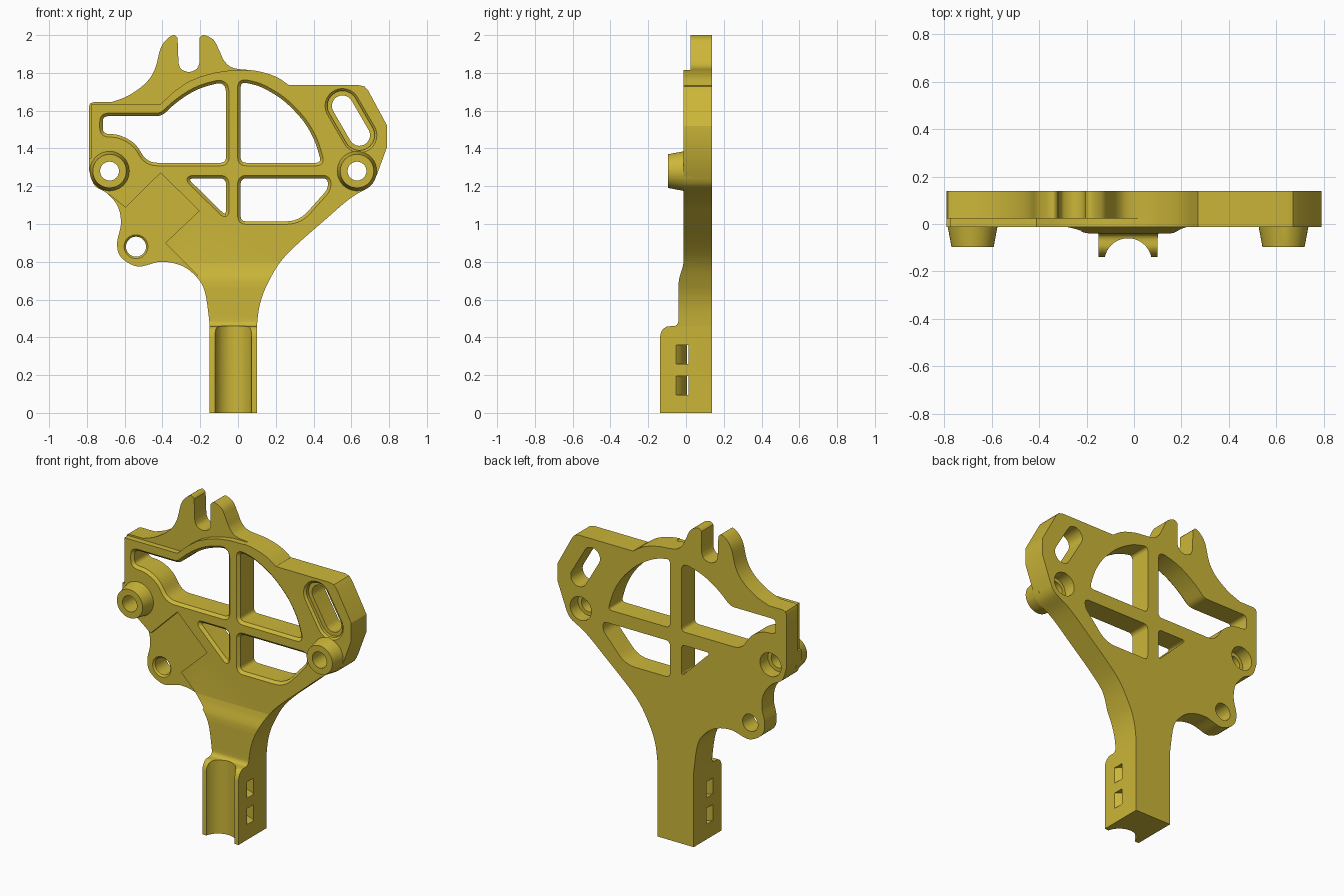
import bpy, bmesh, math
from mathutils import Vector

if "Cube" in bpy.data.objects:
    bpy.data.objects.remove(bpy.data.objects["Cube"])

FRONT, BACK = -0.012, 0.138


def spline(pts, n=6):
    """Catmull-Rom curve through 2D points."""
    p = [Vector(q) for q in [pts[0]] + pts + [pts[-1]]]
    out = []
    for i in range(1, len(p) - 2):
        a, b, c, d = p[i - 1:i + 3]
        for k in range(n):
            t = k / n
            out.append(0.5 * (2 * b + (c - a) * t + (2 * a - 5 * b + 4 * c - d) * t**2
                              + (3 * b - a - 3 * c + d) * t**3))
    return out + [p[-1]]


def offset(pts, d):
    """Grow (+) or shrink (-) a closed polygon."""
    area = sum(pts[i - 1].x * p.y - p.x * pts[i - 1].y for i, p in enumerate(pts))
    sgn = 1 if area > 0 else -1
    out = []
    for i, p in enumerate(pts):
        e = (p - pts[i - 1]).normalized()
        f = (pts[(i + 1) % len(pts)] - p).normalized()
        m = Vector((e.y + f.y, -e.x - f.x)).normalized() * sgn
        cosv = max(0.35, m.dot(Vector((e.y, -e.x)) * sgn))
        out.append(p + m * d / cosv)
    return out


def rounded(pts, inset=0.0, default=0.03, n=6):
    """Inset polygon with softened corners; optional third value is corner length."""
    base = offset([Vector(q[:2]) for q in pts], -inset)
    out = []
    for i, p in enumerate(base):
        a = base[i - 1] - p
        b = base[(i + 1) % len(base)] - p
        t = min(pts[i][2] if len(pts[i]) > 2 else default, 0.48 * a.length, 0.48 * b.length)
        a, b = p + a.normalized() * t, p + b.normalized() * t
        for k in range(n + 1):
            s = k / n
            out.append(a * (1 - s)**2 + p * 2 * s * (1 - s) + b * s * s)
    return out


def stadium(a, b, r, n=20):
    a, b = Vector(a), Vector(b)
    d = b - a
    start = math.atan2(d.y, d.x) + math.pi / 2
    out = []
    for c, s in ((a, start), (b, start + math.pi)):
        for k in range(n):
            t = s + math.pi * k / (n if d.length < 1e-6 else n - 1)
            out.append(c + r * Vector((math.cos(t), math.sin(t))))
    return out


def circle(c, r):
    return stadium(c, c, r)


def loft(name, rings):
    bm = bmesh.new()
    vs = [[bm.verts.new(p) for p in r] for r in rings]
    n = len(vs[0])
    for a, b in zip(vs, vs[1:]):
        for i in range(n):
            j = (i + 1) % n
            bm.faces.new((a[i], a[j], b[j], b[i]))
    bm.faces.new(vs[0][::-1])
    bm.faces.new(vs[-1])
    if bm.calc_volume(signed=True) < 0:
        bmesh.ops.reverse_faces(bm, faces=bm.faces[:])
    me = bpy.data.meshes.new(name)
    bm.to_mesh(me)
    bm.free()
    ob = bpy.data.objects.new(name, me)
    bpy.context.collection.objects.link(ob)
    return ob


def along_y(name, pts, steps):
    """Solid along y; steps are (y, outline offset)."""
    pts = [Vector(p) for p in pts]
    return loft(name, [[(p.x, y, p.y) for p in (offset(pts, d) if d else pts)]
                       for y, d in steps])


def combine(tool, op='DIFFERENCE'):
    """Apply a boolean to the body, trying another solver if it comes out empty."""
    before = body.data.copy()
    bpy.context.view_layer.objects.active = body
    for solver in ('EXACT', 'MANIFOLD', 'FLOAT'):
        m = body.modifiers.new(tool.name, 'BOOLEAN')
        m.operation, m.solver, m.object = op, solver, tool
        bpy.ops.object.modifier_apply(modifier=m.name)
        if len(body.data.polygons) > 20:
            break
        body.data = before.copy()
    bpy.data.objects.remove(tool)


# Full silhouette: handle, lobe, left edge, two ears, right shoulder
outline = [Vector((-.15, 0))]
outline += spline([(-.15, .47), (-.175, .64), (-.22, .72), (-.30, .78), (-.41, .80), (-.53, .775),
                   (-.62, .825), (-.64, .90), (-.62, 1.0), (-.635, 1.09), (-.69, 1.16),
                   (-.76, 1.205), (-.79, 1.29)])
outline += [Vector(p) for p in ((-.79, 1.62), (-.783, 1.638), (-.765, 1.645))]
outline += spline([(-.67, 1.645), (-.58, 1.68), (-.49, 1.745), (-.44, 1.82), (-.41, 1.93),
                   (-.375, 1.98), (-.34, 2.0), (-.32, 1.985)])
outline += spline([(-.315, 1.85), (-.30, 1.82), (-.26, 1.805), (-.22, 1.82), (-.205, 1.85)])
outline += spline([(-.205, 1.985), (-.18, 2.0), (-.13, 1.975), (-.10, 1.92), (-.07, 1.86),
                   (-.02, 1.825), (.1, 1.81), (.2, 1.78), (.27, 1.735)])
outline += [Vector(p) for p in ((.64, 1.735), (.67, 1.728), (.69, 1.705), (.79, 1.52), (.79, 1.41))]
outline += spline([(.735, 1.26), (.70, 1.20), (.60, 1.14), (.47, 1.03), (.25, .83), (.155, .68),
                   (.115, .57), (.10, .46)])
outline += [Vector((.10, 0))]
body = along_y("bracket_body", outline, [(BACK, 0), (-.138, 0)])

# Front relief: thick handle stepping back to the neck and plate
relief = spline([(-.145, .33), (-.134, .42), (-.105, .455), (-.06, .46), (-.043, .475), (-.04, .50)])
relief += spline([(-.04, .67), (-.036, .71), (-.02, .765), (FRONT, .80)])
relief += [Vector(p) for p in ((FRONT, 2.2), (-.3, 2.2), (-.3, .33))]
combine(loft("front_relief", [[(x, p.x, p.y) for p in relief] for x in (-1, 1)]))

# Thinner regions: ears with left edge, and the lower left lobe
ear_step = [(-.9, 1.35), (-.776, 1.35), (-.776, 1.635), (-.41, 1.635), (-.34, 1.70), (-.27, 1.75),
            (-.2, 1.78), (-.12, 1.802), (-.05, 1.812), (.05, 1.813), (.05, 2.2), (-.9, 2.2)]
combine(along_y("ear_step", ear_step, [(-.3, 0), (.024, 0)]))
lobe_step = [(-.68, 1.155), (-.595, 1.087), (-.41, 1.27), (-.205, 1.07), (-.385, .90),
             (-.215, .73), (-.3, .6), (-.9, .6), (-.9, 1.155)]
combine(along_y("lobe_step", lobe_step, [(-.3, 0), (.02, 0)]))

# Four chamfered windows
windows = [
    [(-.73, 1.585), (-.41, 1.585, .03), (-.33, 1.66, .3), (-.22, 1.73, .3), (-.05, 1.775, .06),
     (-.05, 1.31), (-.49, 1.31, .08), (-.55, 1.415, .3), (-.63, 1.46, .3), (-.73, 1.465)],
    [(0, 1.31), (0, 1.77), (.12, 1.745, .3), (.25, 1.67, .3), (.36, 1.555, .3), (.42, 1.45, .3),
     (.46, 1.31)],
    [(-.30, 1.255), (-.05, 1.255), (-.05, 1.01)],
    [(0, 1.0), (0, 1.255), (.49, 1.255, .05), (.49, 1.18, .04), (.33, 1.0, .07)],
]
for w in windows:
    combine(along_y("window", rounded(w, .014), [(.3, 0), (.004, 0), (-.03, .034)]))

# Adjusting slot with a shallow step
ends = ((.553, 1.625), (.643, 1.47))
combine(along_y("slot_step", stadium(*ends, .08), [(.02, 0), (.0, 0), (-.03, .03)]))
combine(along_y("slot", stadium(*ends, .056), [(.3, 0), (-.3, 0)]))

# Tapered posts with counterbored holes
for c in ((-.68, 1.28), (.63, 1.28)):
    combine(along_y("post", circle(c, .105), [(.03, 0), (-.01, 0), (-.096, -.016)]), 'UNION')
    combine(along_y("post_hole", circle(c, .05), [(.3, 0), (-.3, 0)]))
    combine(along_y("counterbore", circle(c, .073), [(.3, 0), (.06, 0)]))

# Lobe hole
combine(along_y("lobe_hole", circle((-.54, .88), .053), [(.3, 0), (.03, 0), (.0, .03)]))

# Half-round groove down the handle front
axis = (-.025, -.16)
combine(loft("groove", [[(p.x, p.y, z) for p in circle(axis, .1)] for z in (-.1, .6)]))

# Curved strap passages through the handle
for z0, z1 in ((.095, .195), (.26, .36)):
    ring = []
    for r, order in ((.165, range(25)), (.213, range(24, -1, -1))):
        for k in order:
            t = math.radians(25 + 130 * k / 24)
            ring.append((axis[0] + r * math.cos(t), axis[1] + r * math.sin(t)))
    combine(loft("strap_passage", [[(x, y, z) for x, y in ring] for z in (z0, z1)]))

# Yellow finish
mat = bpy.data.materials.new("yellow_plastic")
mat.diffuse_color = (.6, .47, .04, 1)
mat.use_nodes = True
mat.node_tree.nodes["Principled BSDF"].inputs["Base Color"].default_value = mat.diffuse_color
body.data.materials.clear()
body.data.materials.append(mat)
bpy.ops.object.select_all(action='DESELECT')
body.select_set(True)
bpy.context.view_layer.objects.active = body
bpy.ops.object.shade_smooth_by_angle(angle=math.radians(25))
